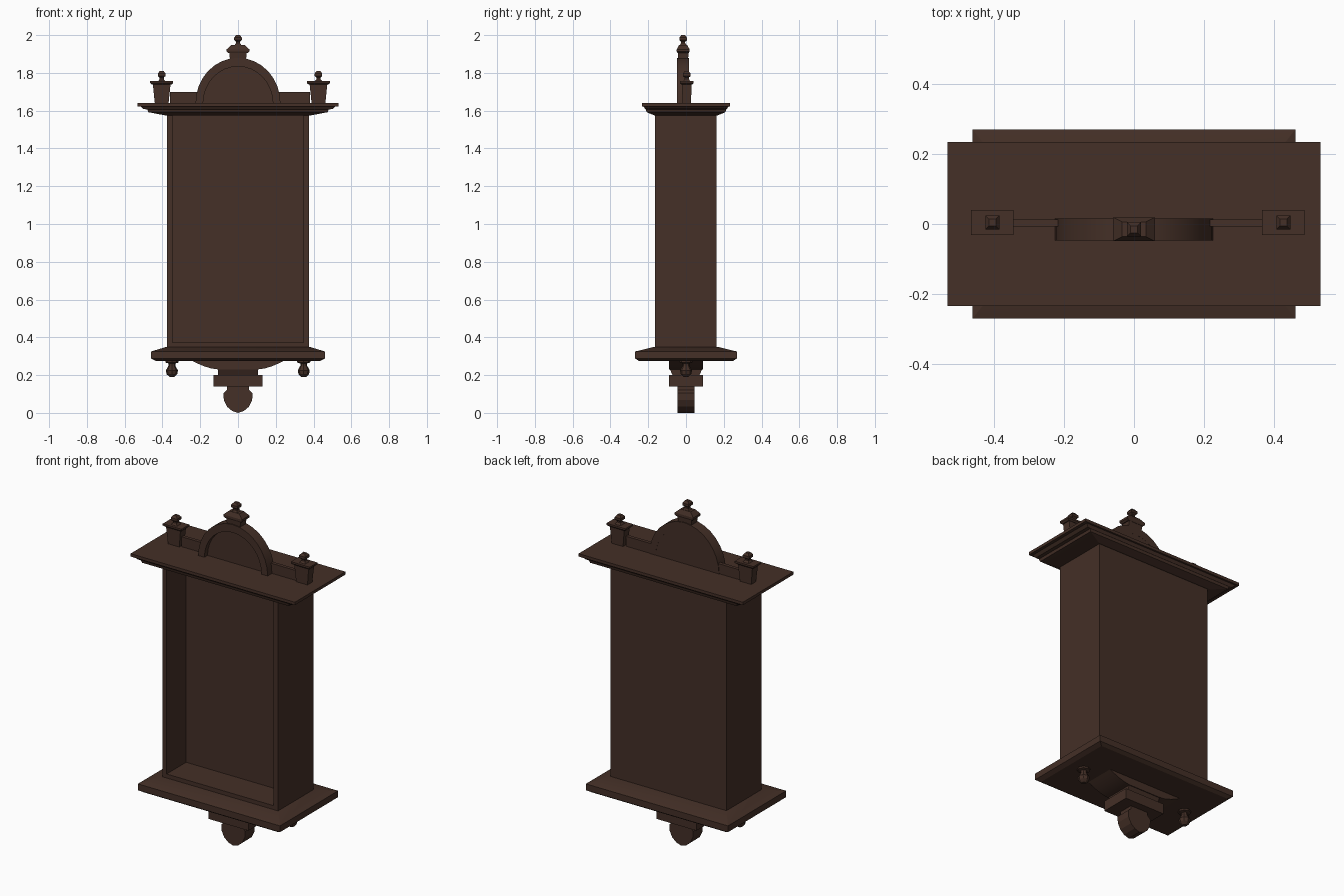
import bpy, bmesh, math
from mathutils import Vector

if "Cube" in bpy.data.objects:
    bpy.data.objects.remove(bpy.data.objects["Cube"])

wood = bpy.data.materials.new("dark_walnut")
wood.diffuse_color = (0.058, 0.029, 0.020, 1)
wood.use_nodes = True
wood.node_tree.nodes["Principled BSDF"].inputs["Base Color"].default_value = wood.diffuse_color


def finish(name, bm):
    bmesh.ops.recalc_face_normals(bm, faces=bm.faces)
    me = bpy.data.meshes.new(name)
    bm.to_mesh(me)
    bm.free()
    me.materials.append(wood)
    ob = bpy.data.objects.new(name, me)
    bpy.context.collection.objects.link(ob)
    return ob


def skin(name, rings):
    """Skin a stack of equal-length closed rings and cap both ends."""
    bm = bmesh.new()
    vs = [[bm.verts.new(p) for p in r] for r in rings]
    n = len(vs[0])
    for a, b in zip(vs, vs[1:]):
        for i in range(n):
            j = (i + 1) % n
            bm.faces.new((a[i], a[j], b[j], b[i]))
    bm.faces.new(vs[0])
    bm.faces.new(vs[-1])
    return finish(name, bm)


def loft(name, sections, cx=0, cy=0):
    """Rectangular sections given as (half x, half y, z)."""
    return skin(name, [[(cx + sx * hx, cy + sy * hy, z)
                        for sx, sy in ((-1, -1), (1, -1), (1, 1), (-1, 1))]
                       for hx, hy, z in sections])


def lathe(name, profile, cx, cy, n=8):
    return skin(name, [[(cx + r * math.cos(2 * math.pi * i / n),
                         cy + r * math.sin(2 * math.pi * i / n), z)
                        for i in range(n)] for r, z in profile])


def prism(name, pts, y0, y1):
    """Front outline (x, z) extruded along y."""
    return skin(name, [[(x, y, z) for x, z in pts] for y in (y0, y1)])


def mirrored(half):
    return half + [(-x, z) for x, z in reversed(half) if x > 0]


def arc(rx, rz, z0, n=16):
    return [(rx * math.cos(math.pi * i / n), z0 + rz * math.sin(math.pi * i / n))
            for i in range(n + 1)]


# Case: box with an open recess in the front
bm = bmesh.new()
bmesh.ops.create_cube(bm, size=1)
for v in bm.verts:
    v.co = Vector((v.co.x * 0.75, v.co.y * 0.326 - 0.002, 0.9775 + v.co.z * 1.265))
bm.faces.ensure_lookup_table()
front = min(bm.faces, key=lambda f: f.calc_center_median().y)
bmesh.ops.inset_individual(bm, faces=[front], thickness=0.04, depth=0)
inner = bmesh.ops.extrude_discrete_faces(bm, faces=[front])["faces"][0]
bmesh.ops.translate(bm, verts=inner.verts[:], vec=(0, 0.18, 0))
bmesh.ops.remove_doubles(bm, verts=bm.verts, dist=1e-5)
finish("case", bm)

# Stepped cornice and base board
loft("cornice", [(0.385, 0.168, 1.575), (0.475, 0.208, 1.592), (0.48, 0.213, 1.607),
                 (0.50, 0.215, 1.608), (0.515, 0.225, 1.622), (0.532, 0.234, 1.623),
                 (0.532, 0.234, 1.64)])
loft("base_board", [(0.435, 0.25, 0.275), (0.46, 0.269, 0.288),
                    (0.46, 0.269, 0.325), (0.378, 0.166, 0.35)])

# Hanging centre ornament
prism("apron", mirrored([(0.26, 0.285), (0.22, 0.264), (0.18, 0.247),
                         (0.14, 0.235), (0.105, 0.23)]), -0.09, 0.09)
loft("apron_neck", [(0.105, 0.09, 0.24), (0.105, 0.07, 0.198)])
loft("apron_block", [(0.13, 0.089, 0.14), (0.13, 0.089, 0.20)])
prism("pendant", mirrored([(0.058, 0.145), (0.058, 0.122), (0.077, 0.105),
                           (0.075, 0.068), (0.058, 0.033), (0.032, 0.011), (0, 0)]),
      -0.044, 0.044)

# Small drops under the base board
for side, x in (("left", -0.35), ("right", 0.348)):
    lathe(side + "_drop", [(0.036, 0.28), (0.034, 0.266), (0.018, 0.262), (0.018, 0.25),
                           (0.032, 0.225), (0.028, 0.205), (0.012, 0.19)], x, 0)


# Square knob on a thin stem
def knob(name, cx, cy, z):
    loft(name, [(0.02, 0.02, z), (0.011, 0.011, z + 0.012), (0.011, 0.011, z + 0.02),
                (0.02, 0.02, z + 0.028), (0.02, 0.02, z + 0.042),
                (0.01, 0.01, z + 0.055)], cx, cy)


# Crest posts, joined by a thin rail
for side, x in (("left", -0.404), ("right", 0.426)):
    loft(side + "_post", [(0.036, 0.022, 1.635), (0.047, 0.026, 1.742)], x, 0.004)
    loft(side + "_post_cap", [(0.052, 0.028, 1.738), (0.061, 0.036, 1.746),
                              (0.061, 0.036, 1.756)], x, 0.004)
    knob(side + "_post_knob", x, 0.004, 1.755)
loft("crest_rail", [(0.37, 0.01, 1.635), (0.37, 0.01, 1.698)], 0.01, 0.003)

# Arched crest: raised moulding in front of a recessed panel
prism("crest_arch", arc(0.225, 0.242, 1.638) + arc(0.185, 0.196, 1.638)[::-1], -0.047, 0.016)
prism("crest_panel", arc(0.2, 0.215, 1.638), -0.018, 0.0155)

# Top finial
loft("finial_plinth", [(0.042, 0.025, 1.86), (0.046, 0.029, 1.912)], 0, -0.015)
loft("finial_cap", [(0.05, 0.03, 1.905), (0.06, 0.034, 1.913), (0.06, 0.034, 1.925),
                    (0.034, 0.021, 1.948)], 0, -0.015)
knob("finial_knob", 0, -0.015, 1.945)

# Smooth the curved runs, keep the corners crisp
for ob in bpy.data.objects:
    ob.select_set(True)
    bpy.context.view_layer.objects.active = ob
bpy.ops.object.shade_smooth_by_angle(angle=math.radians(20))
